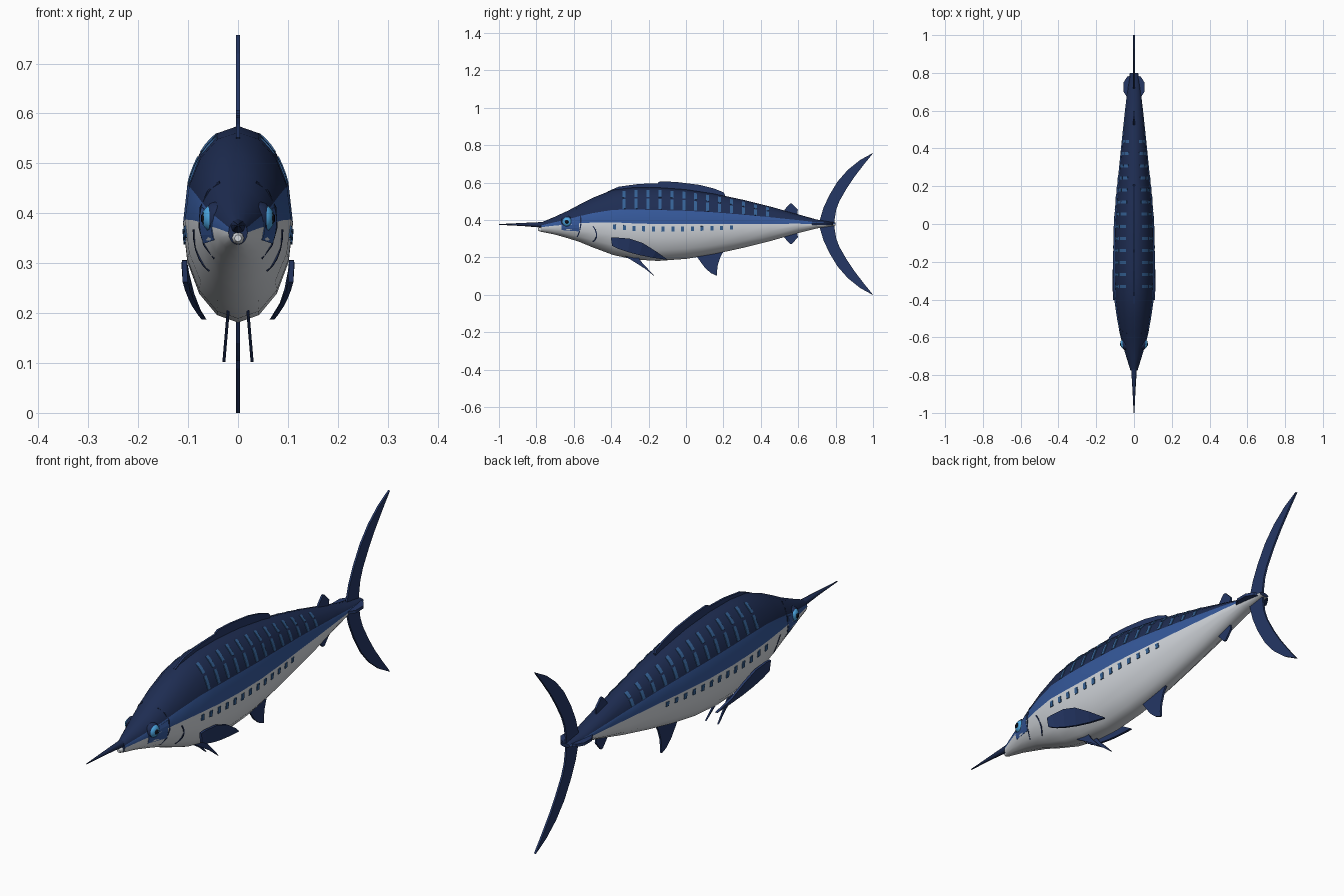
import bpy, bmesh, math
from mathutils import Vector

if "Cube" in bpy.data.objects:
    bpy.data.objects.remove(bpy.data.objects["Cube"])


def material(name, r, g, b):
    m = bpy.data.materials.new(name)
    m.diffuse_color = (r, g, b, 1)
    m.use_nodes = True
    m.node_tree.nodes["Principled BSDF"].inputs["Base Color"].default_value = m.diffuse_color
    return m


NAVY = material("navy", .013, .026, .085)
FIN = material("fin_navy", .018, .038, .13)
BLUE = material("band_blue", .036, .10, .33)
STRIPE = material("stripe_blue", .035, .12, .30)
WHITE = material("belly_white", .66, .69, .73)
CYAN = material("iris_cyan", .07, .38, .75)
BLACK = material("black", .005, .006, .012)


def loft(name, parts, mats, pick=None, smooth=False):
    """Each part is a list of rings; all parts become one object."""
    bm = bmesh.new()
    for rings in parts:
        vs = [[bm.verts.new(p) for p in r] for r in rings]
        n = len(vs[0])
        for a, b in zip(vs, vs[1:]):
            for i in range(n):
                j = (i + 1) % n
                f = bm.faces.new((a[i], a[j], b[j], b[i]))
                f.material_index = pick(i) if pick else 0
        bm.faces.new(vs[0])
        bm.faces.new(vs[-1])
    bmesh.ops.recalc_face_normals(bm, faces=bm.faces)
    me = bpy.data.meshes.new(name)
    bm.to_mesh(me)
    bm.free()
    ob = bpy.data.objects.new(name, me)
    bpy.context.collection.objects.link(ob)
    for m in mats:
        me.materials.append(m)
    if smooth:
        bpy.context.view_layer.objects.active = ob
        ob.select_set(True)
        bpy.ops.object.shade_smooth_by_angle(angle=math.radians(50))
        ob.select_set(False)
    return ob


# body stations: y, top z, bottom z, half width
ST = [(-.775, .386, .337, .019), (-.70, .418, .322, .042), (-.63, .45, .302, .063),
      (-.57, .482, .283, .077), (-.5, .518, .254, .090), (-.39, .562, .213, .106),
      (-.28, .575, .189, .110), (-.15, .575, .181, .110), (0, .564, .192, .107),
      (.15, .541, .217, .095), (.3, .509, .250, .079), (.45, .472, .287, .064),
      (.6, .430, .330, .048), (.7, .402, .355, .036), (.8, .386, .370, .022)]


def surf(y, deg, off=0.0, side=1):
    for a, b in zip(ST, ST[1:]):
        if y <= b[0]:
            break
    t = (y - a[0]) / (b[0] - a[0])
    top, bot, w = (a[k] + (b[k] - a[k]) * t for k in (1, 2, 3))
    c, s = math.cos(math.radians(deg)), math.sin(math.radians(deg))
    return Vector((side * (w + off) * c, y, (top + bot) / 2 + ((top - bot) / 2 + off) * s))


# body: navy back, blue flank band, white belly
loft("body", [[[surf(s[0], 22.5 * i) for i in range(16)] for s in ST]],
     [NAVY, BLUE, WHITE], lambda i: 1 if i in (0, 7) else 0 if i < 8 else 2, True)


def patch(y0, y1, a0, a1, off, side, n=3, lean=0.0):
    """Thin raised marking that follows the body surface."""
    rings = []
    for k in range(n + 1):
        a = a0 + (a1 - a0) * k / n
        d = lean * math.sin(math.pi * k / n)
        rings.append([surf(y0 + d, a, off, side), surf(y1 + d, a, off, side),
                      surf(y1 + d, a, -.005, side), surf(y0 + d, a, -.005, side)])
    return rings


SIDES = (1, -1)
# dashed back stripes and flank spots
loft("back_stripes", [patch(y, y + .016, a, b, .0012, s) for s in SIDES
                      for y in [-.34 + .064 * k for k in range(13)]
                      for a, b in ((24, 43), (47, 67))], [STRIPE])
loft("flank_spots", [patch(y, y + .016, -12, -4, .0015, s, 1) for s in SIDES
                     for y in [-.39 + .052 * k for k in range(13)]], [STRIPE])
# cheek plates and gill seams
loft("cheek_plate", [patch(-.665, -.572, -26, 18, .001, s, 4) for s in SIDES], [BLUE])
loft("gill_seam", [patch(y, y + .006, a0, a1, .001, s, 5, .02) for s in SIDES
                   for y, a0, a1 in ((-.585, -50, 60), (-.50, -50, -8))], [NAVY])


def circle(y, z, r, n=8, sx=1.0):
    return [Vector((sx * r * math.cos(2 * math.pi * i / n), y, z + r * math.sin(2 * math.pi * i / n)))
            for i in range(n)]


# bill and lower jaw tip
loft("bill", [[circle(-1, .376, .002), circle(-.88, .376, .008),
               circle(-.775, .374, .0145), circle(-.70, .372, .02)]], [NAVY], smooth=True)
loft("lower_jaw_tip", [[circle(-.79, .350, .007), circle(-.78, .350, .012),
                        circle(-.70, .352, .02)]], [WHITE], smooth=True)


# eyes: socket ring, iris, pupil as stacked domes pointing outward
def eye_part(name, mat, r, x0, x1, dy=0.0):
    parts = []
    for s in SIDES:
        rings = []
        for x, k in ((x0, 1), (x0 + (x1 - x0) * .6, .92), (x1, .55)):
            rings.append([Vector((s * (x - .12 * r * k * math.cos(t) * -1), -.636 + dy + r * k * math.cos(t),
                                  .39 + r * k * math.sin(t)))
                          for t in [2 * math.pi * i / 16 for i in range(16)]])
        parts.append(rings)
    loft(name, parts, [mat], smooth=True)


eye_part("eye_socket", NAVY, .033, .044, .064)
eye_part("iris", CYAN, .026, .05, .070)
eye_part("pupil", BLACK, .013, .06, .0735, -.002)


def blade(lead, trail, x=lambda z: 0.0, th=.004, s=1):
    """Thin fin between a leading and a trailing edge of (y, z) points."""
    return [[Vector((s * x(z) + d, y, z)) for (y, z), d in ((p, th), (q, th), (q, -th), (p, -th))]
            for p, q in zip(lead, trail)]


# dorsal crest and main dorsal fin
loft("front_dorsal_crest", [blade([(-.42, .552), (-.36, .578), (-.25, .593), (-.1, .597)],
                                  [(-.41, .54), (-.36, .55), (-.25, .56), (-.1, .555)])], [FIN])
loft("dorsal_fin", [blade([(-.15, .60), (-.135, .607), (-.05, .603), (.07, .588), (.15, .568), (.2, .548), (.208, .535)],
                          [(-.15, .56), (-.135, .56), (-.05, .555), (.07, .54), (.15, .53), (.19, .52), (.206, .52)])], [FIN])
# second dorsal and second anal finlets
loft("rear_dorsal_fin", [blade([(.51, .43), (.535, .465), (.555, .487)],
                               [(.595, .425), (.598, .455), (.566, .487)])], [FIN])
loft("rear_anal_fin", [blade([(.51, .327), (.535, .295), (.555, .273)],
                             [(.595, .337), (.598, .308), (.567, .272)])], [FIN])
# anal fin
loft("anal_fin", [blade([(.05, .215), (.075, .180), (.105, .140), (.135, .115), (.160, .104)],
                        [(.205, .240), (.183, .200), (.170, .160), (.166, .125), (.167, .104)])], [FIN])

# crescent tail, lower lobe mirrored
LEAD = [(.715, .378), (.717, .405), (.735, .465), (.765, .53), (.81, .605), (.865, .668), (.93, .72), (.997, .757)]
TRAIL = [(.795, .378), (.795, .405), (.803, .455), (.82, .50), (.86, .57), (.90, .63), (.95, .695), (1.0, .757)]
flip = lambda pts: [(y, .757 - z) for y, z in pts]
loft("tail_fin", [blade(LEAD, TRAIL), blade(flip(LEAD), flip(TRAIL))], [FIN])
# tail keels
loft("tail_keel", [[[Vector((s * x, y, z)) for y, z in ((y0, .372), (y1, .372), (y1, .384), (y0, .384))]
                    for x, y0, y1 in ((.01, .66, .79), (.036, .67, .78), (.055, .70, .75))]
                   for s in SIDES], [FIN])


# pectoral fins lying along the flanks
def hug(z):
    pts = ((.17, .055), (.20, .078), (.22, .091), (.255, .105), (.29, .109), (.32, .106))
    for (a, xa), (b, xb) in zip(pts, pts[1:]):
        if z <= b:
            break
    return xa + (xb - xa) * (z - a) / (b - a)


loft("pectoral_fin", [blade([(-.402, .305), (-.37, .306), (-.30, .300), (-.23, .276), (-.16, .232), (-.10, .190)],
                            [(-.395, .262), (-.36, .245), (-.31, .228), (-.25, .212), (-.18, .198), (-.103, .187)],
                            hug, .005, s) for s in SIDES], [FIN])
# pelvic fins
loft("pelvic_fin", [blade([(-.335, .212), (-.28, .178), (-.22, .140), (-.175, .104)],
                          [(-.255, .200), (-.235, .172), (-.205, .140), (-.17, .102)],
                          lambda z: .020 + (.2 - z) * .085, .003, s) for s in SIDES], [FIN])
